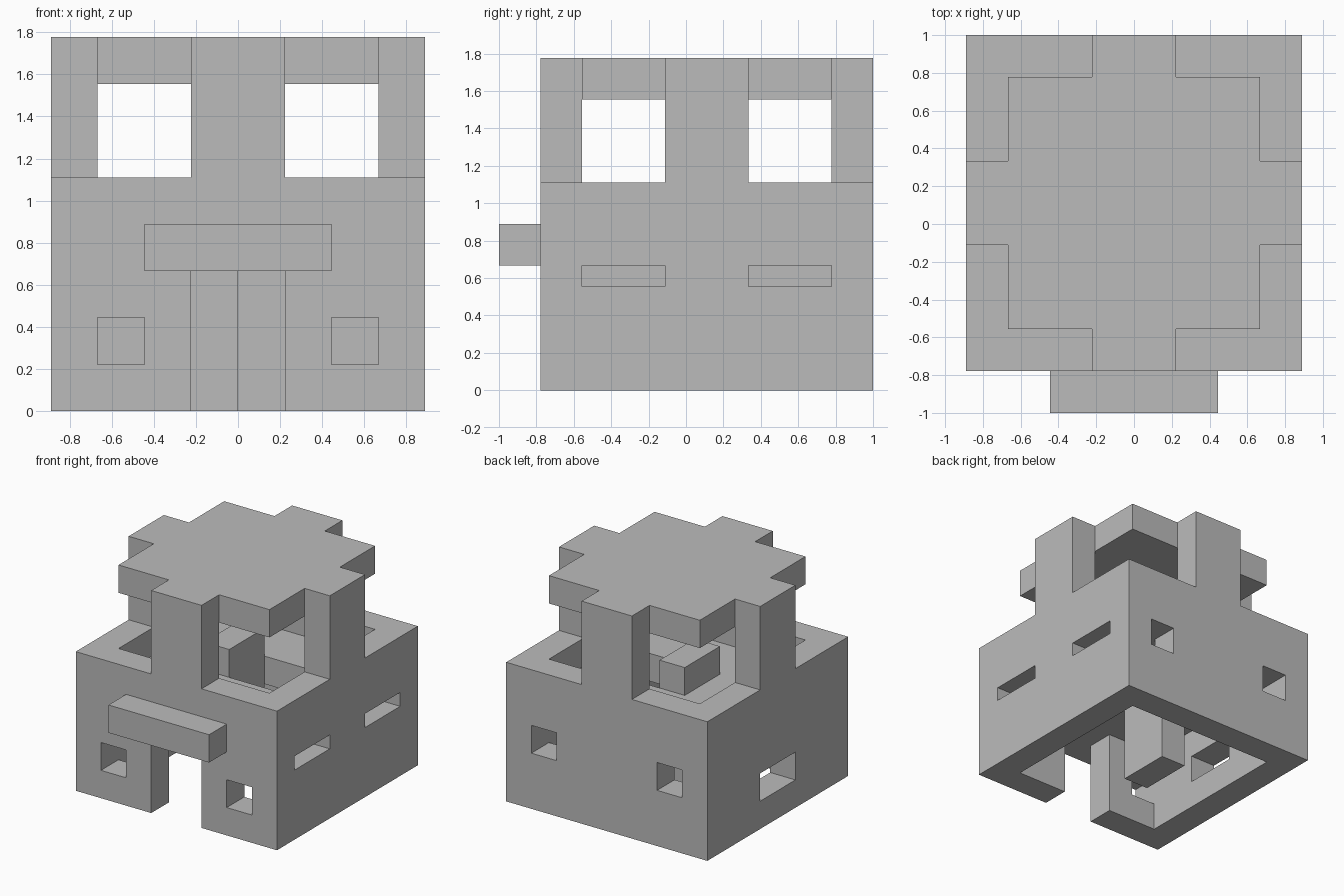
import bpy, bmesh

U = 1 / 9  # one grid unit

old = bpy.data.objects.get("Cube")
if old:
    bpy.data.objects.remove(old, do_unlink=True)

grey = bpy.data.materials.new("light grey")
grey.use_nodes = True
grey.diffuse_color = (0.5, 0.5, 0.5, 1)
grey.node_tree.nodes["Principled BSDF"].inputs["Base Color"].default_value = (0.5, 0.5, 0.5, 1)


def add_object(name, bm):
    bmesh.ops.recalc_face_normals(bm, faces=bm.faces)
    mesh = bpy.data.meshes.new(name)
    bm.to_mesh(mesh)
    bm.free()
    mesh.materials.append(grey)
    obj = bpy.data.objects.new(name, mesh)
    bpy.context.collection.objects.link(obj)
    return obj


def box(name, x, y, z):
    """Box from its (low, high) range on each axis, in grid units."""
    bm = bmesh.new()
    bmesh.ops.create_cube(bm, size=1)
    for v in bm.verts:
        v.co = [U * (r[0] if c < 0 else r[1]) for c, r in zip(v.co, (x, y, z))]
    return add_object(name, bm)


def cut(target, name, x, y, z):
    cutter = box(name + "_cutter", x, y, z)
    cutter.hide_render = True
    cutter.hide_viewport = True
    cutter.display_type = 'WIRE'
    mod = target.modifiers.new(name, 'BOOLEAN')
    mod.operation = 'DIFFERENCE'
    mod.solver = 'EXACT'
    mod.object = cutter


# Hollow body, open above and below
walls = box("walls", (-8, 8), (-7, 9), (0, 10))
cut(walls, "room", (-6, 6), (-5, 7), (-1, 11))
cut(walls, "doorway", (-2, 2), (-8, -4), (-1, 6))
for side, x in (("right", (-6, -4)), ("left", (4, 6))):
    cut(walls, "front_window_" + side, x, (-8, -4), (2, 4))
    cut(walls, "back_window_" + side, x, (6, 10), (4, 6))
for place, y in (("front", (-5, -1)), ("back", (3, 7))):
    cut(walls, "side_slot_" + place, (5, 9), y, (5, 6))
cut(walls, "side_window", (-9, -5), (-1, 3), (2, 4))

# Upper floor with its stair opening, and the central column
floor = box("upper_floor", (-6, 6), (-5, 7), (6, 8))
cut(floor, "stair_opening", (0, 4), (-1, 3), (5, 9))
box("central_column", (-2, 0), (-1, 3), (0, 10))

# Canopy above the doorway
box("door_canopy", (-4, 4), (-9, -7), (6, 8))

# Four pillars that carry the roof
for name, x, y in (("front", (-2, 2), (-7, -5)), ("back", (-2, 2), (7, 9)),
                   ("right", (-8, -6), (-1, 3)), ("left", (6, 8), (-1, 3))):
    box(name + "_pillar", x, y, (10, 14))

# Flat roof: one quarter of the outline, turned four times about the centre
quarter = [(8, -2), (8, 2), (6, 2), (6, 6), (2, 6)]
outline = []
for turn in range(4):
    outline += quarter
    quarter = [(-y, x) for x, y in quarter]
bm = bmesh.new()
base = bm.faces.new([bm.verts.new((x * U, (y + 1) * U, 14 * U)) for x, y in outline])
raised = bmesh.ops.extrude_face_region(bm, geom=[base])["geom"]
bmesh.ops.translate(bm, vec=(0, 0, 2 * U),
                    verts=[g for g in raised if isinstance(g, bmesh.types.BMVert)])
add_object("roof", bm)
